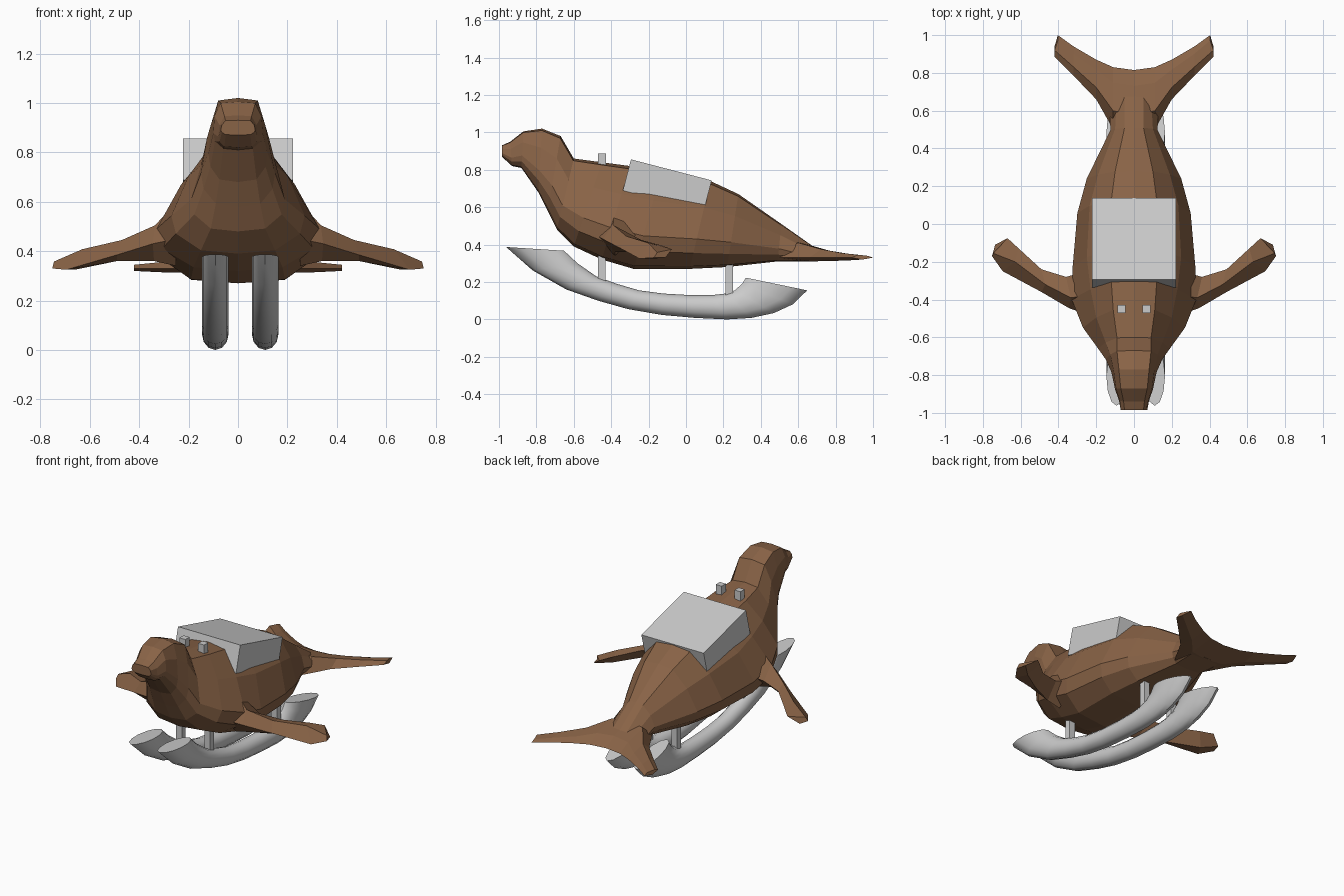
import bpy, bmesh, math
from mathutils import Vector, Matrix

if "Cube" in bpy.data.objects:
    bpy.data.objects.remove(bpy.data.objects["Cube"])

brown = bpy.data.materials.new("brown_hide")
brown.diffuse_color = (0.25, 0.125, 0.062, 1)
brown.use_nodes = True
brown.node_tree.nodes["Principled BSDF"].inputs["Base Color"].default_value = brown.diffuse_color


def finish(name, bm, mat=None, smooth=None):
    bmesh.ops.recalc_face_normals(bm, faces=bm.faces)
    me = bpy.data.meshes.new(name)
    bm.to_mesh(me)
    bm.free()
    ob = bpy.data.objects.new(name, me)
    bpy.context.collection.objects.link(ob)
    if mat:
        me.materials.append(mat)
    if smooth:
        bpy.ops.object.select_all(action='DESELECT')
        ob.select_set(True)
        bpy.context.view_layer.objects.active = ob
        bpy.ops.object.shade_smooth_by_angle(angle=math.radians(smooth))
    return ob


def loft(name, rings, mat=None, smooth=None):
    """Skin a list of equal-length point rings and cap both ends."""
    bm = bmesh.new()
    vs = [[bm.verts.new(p) for p in r] for r in rings]
    n = len(rings[0])
    for a, b in zip(vs, vs[1:]):
        for i in range(n):
            j = (i + 1) % n
            bm.faces.new((a[i], a[j], b[j], b[i]))
    bm.faces.new(vs[0])
    bm.faces.new(vs[-1])
    return finish(name, bm, mat, smooth)


def box(name, size, loc, tilt=0):
    bm = bmesh.new()
    bmesh.ops.create_cube(bm, size=1, matrix=Matrix.Translation(loc)
                          @ Matrix.Rotation(tilt, 4, 'X') @ Matrix.Diagonal((*size, 1)))
    return finish(name, bm)


# Body: tilted sections (y, z of back line; y, z of belly line; back, flank, side, belly half widths)
sections = [
    (-.985, .93, -.985, .87, .05, .065, .07, .05),
    (-.94, .95, -.93, .82, .055, .075, .08, .055),
    (-.87, 1.005, -.88, .81, .07, .095, .10, .06),
    (-.77, 1.02, -.79, .68, .08, .108, .12, .075),
    (-.67, .98, -.74, .58, .09, .125, .15, .09),
    (-.60, .86, -.69, .48, .09, .15, .19, .11),
    (-.45, .84, -.60, .39, .11, .20, .27, .15),
    (-.30, .82, -.45, .32, .12, .23, .33, .18),
    (-.13, .79, -.28, .27, .12, .25, .325, .19),
    (.13, .74, .02, .27, .12, .235, .30, .19),
    (.28, .67, .22, .28, .10, .19, .25, .16),
    (.51, .51, .49, .31, .05, .10, .125, .09),
    (.68, .39, .66, .31, .05, .09, .13, .10),
]
rings = []
for yt, zt, yb, zb, a, b, c, d in sections:
    half = [(a, .03), (b, .30), (c, .66), (.93 * c, .82), (d, .97)]
    prof = [(0, 0)] + half + [(0, 1)] + [(-x, t) for x, t in reversed(half)]
    rings.append([(x, yt + (yb - yt) * t, zt + (zb - zt) * t) for x, t in prof])
loft("body", rings, brown)

# Tail fluke: sections across x (x, front y, back y, ridge z, bottom z), mirrored
half = [(.11, .50, .83, .41, .31), (.20, .66, .87, .375, .312),
        (.32, .785, .94, .355, .315), (.42, .885, 1.0, .345, .32)]
fluke = [(-s[0],) + s[1:] for s in reversed(half)] + [(0, .48, .815, .42, .31)] + half
rings = []
for x, y0, y1, zt, zb in fluke:
    L = y1 - y0
    xt = x * .96 if abs(x) > .4 else x
    rings.append([(x, y0, .33), (x, y0 + .3 * L, zt), (xt, y0 + .75 * L, .5 * (zt + .335)),
                  (xt, y1, .33), (x, y0 + .5 * L, zb)])
loft("tail_fluke", rings, brown)

# Front flippers: sections of leading edge, top, trailing edge, underside
flipper = [
    [(.25, -.48, .45), (.25, -.38, .60), (.25, -.25, .47), (.25, -.38, .34)],
    [(.345, -.445, .43), (.335, -.39, .505), (.36, -.28, .44), (.34, -.38, .36)],
    [(.49, -.36, .385), (.47, -.32, .445), (.49, -.24, .425), (.49, -.31, .36)],
    [(.695, -.25, .325), (.63, -.20, .408), (.61, -.13, .395), (.66, -.18, .325)],
    [(.752, -.17, .33), (.745, -.155, .358), (.67, -.075, .375), (.735, -.11, .33)],
]
for side, s in (("left", -1), ("right", 1)):
    loft(side + "_flipper", [[(s * x, y, z) for x, y, z in r] for r in flipper], brown)

# Seat block, tilted back along the spine
box("seat", (.444, .446, .172), (0, -.10, .716), -math.atan2(.112, .43))

# Rockers: oval tubes between an inner and an outer curve, with slanted cut ends
curve = [(-.652, .367, -.962, .387), (-.58, .30, -.82, .262), (-.48, .23, -.64, .16),
         (-.37, .19, -.47, .10), (-.25, .155, -.31, .055), (-.12, .138, -.13, .024),
         (.02, .13, .05, .008), (.14, .13, .22, .0), (.21, .138, .35, .008),
         (.26, .155, .47, .034), (.30, .19, .57, .08), (.32, .223, .648, .155)]
for side, s, cx in (("left", -1, -.092), ("right", 1, .11)):
    rings = []
    for yi, zi, yo, zo in curve:
        p, q = Vector((cx, yi, zi)), Vector((cx, yo, zo))
        rings.append([(p + q) / 2 + (q - p) / 2 * math.cos(k * math.pi / 6)
                      + Vector((.054 * math.sin(k * math.pi / 6), 0, 0)) for k in range(12)])
    loft(side + "_rocker", rings, smooth=40)
    # Posts joining rocker to belly
    box(side + "_front_post", (.04, .04, .24), (cx, -.45, .28))
    box(side + "_rear_post", (.04, .04, .22), (cx, .23, .22))
    # Hand pegs on the shoulders
    box(side + "_hand_peg", (.042, .042, .10), (s * .067, -.45, .837))
